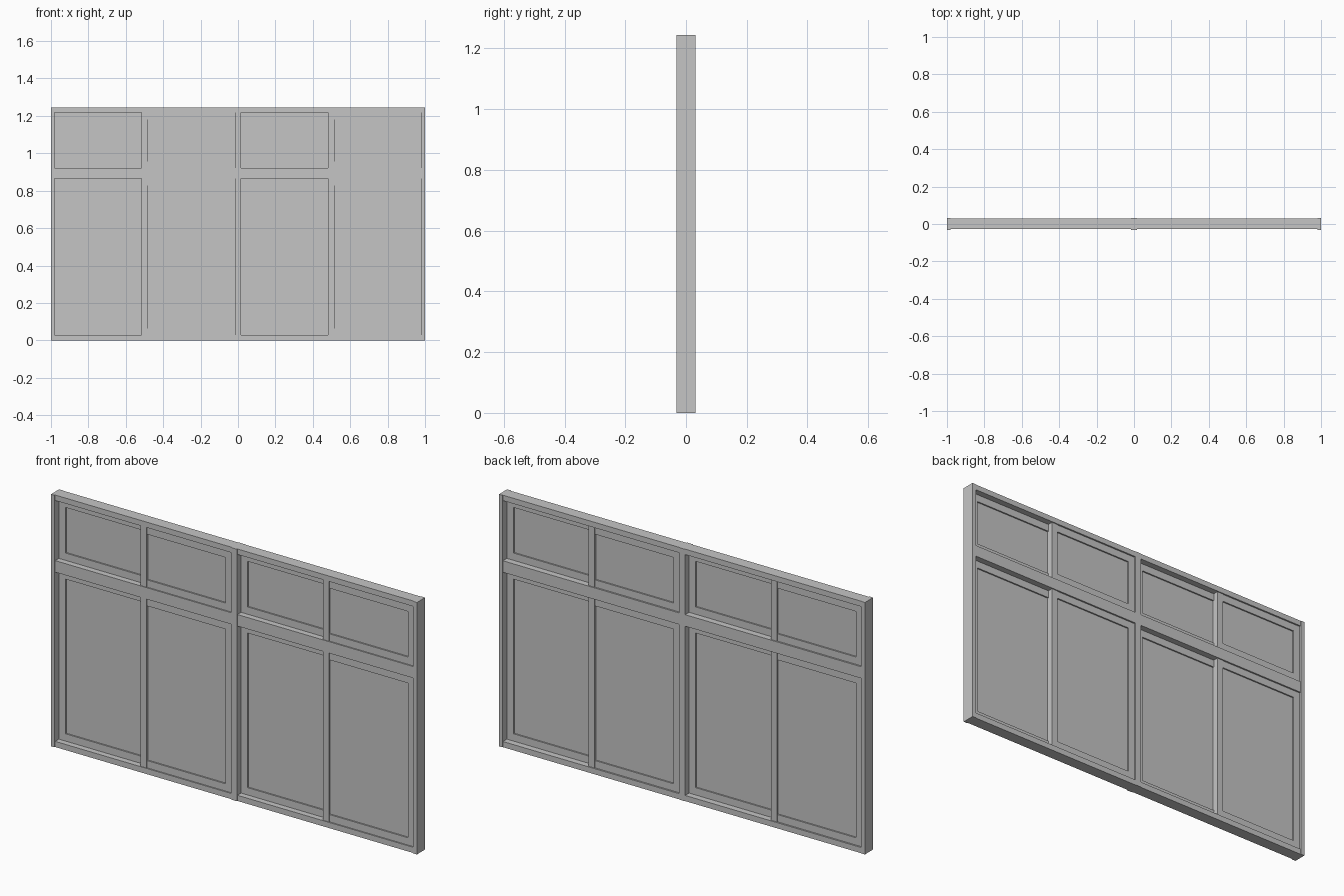
import bpy
import bmesh

old = bpy.data.objects.get("Cube")
if old:
    bpy.data.objects.remove(old, do_unlink=True)

GREY = (0.56, 0.56, 0.56, 1)
grey = bpy.data.materials.new("light grey")
grey.use_nodes = True
grey.diffuse_color = GREY
grey.node_tree.nodes["Principled BSDF"].inputs["Base Color"].default_value = GREY


def box(name, xs, ys, zs):
    """Flat-faced box between pairs of x, y and z limits."""
    bm = bmesh.new()
    bmesh.ops.create_cube(bm, size=1)
    for v in bm.verts:
        v.co = [max(r) if c > 0 else min(r) for c, r in zip(v.co, (xs, ys, zs))]
    mesh = bpy.data.meshes.new(name)
    bm.to_mesh(mesh)
    bm.free()
    mesh.materials.append(grey)
    bpy.context.collection.objects.link(bpy.data.objects.new(name, mesh))


HEIGHT = 1.245
POST_Y = (-0.032, 0.032)
RAIL_Y = (-0.028, 0.03)
RIM = 0.036
HALF_STILE = 0.0165


def sash(name, outer, meeting, z0, z1, side):
    """Sliding sash; side is -1 on the front track and 1 on the back track.
    outer is its post edge, meeting the centre of its meeting stile."""
    toward = 1 if meeting > outer else -1
    inner = outer + toward * RIM
    stop = meeting - toward * HALF_STILE
    frame_y = (side * 0.001, side * 0.022)
    box(f"{name}_outer_stile", (outer, inner), frame_y, (z0, z1))
    box(f"{name}_meeting_stile", (stop, meeting + toward * HALF_STILE),
        (0, side * 0.025), (z0, z1))
    box(f"{name}_bottom", (inner, stop), frame_y, (z0, z0 + RIM))
    box(f"{name}_top", (inner, stop), frame_y, (z1 - RIM, z1))
    box(f"{name}_pane", (inner, stop), (side * 0.008, side * 0.015),
        (z0 + RIM, z1 - RIM))


# Upright posts
box("right_post", (-1, -0.98), POST_Y, (0, HEIGHT))
box("centre_post", (-0.0165, 0.0165), POST_Y, (0, HEIGHT))
box("left_post", (0.98, 1), POST_Y, (0, HEIGHT))

for bay, x0, x1 in (("right", -0.98, -0.0165), ("left", 0.0165, 0.98)):
    # Horizontal rails
    for rail, zs in (("bottom_rail", (0, 0.028)), ("transom", (0.864, 0.921)),
                     ("top_rail", (1.218, HEIGHT))):
        box(f"{bay}_{rail}", (x0, x1), RAIL_Y, zs)

    # Pairs of sliding sashes on two tracks
    mid = (x0 + x1) / 2
    for level, z0, z1 in (("lower", 0.028, 0.864), ("upper", 0.921, 1.218)):
        sash(f"{bay}_{level}_back_sash", x0, mid, z0, z1, 1)
        sash(f"{bay}_{level}_front_sash", x1, mid, z0, z1, -1)
